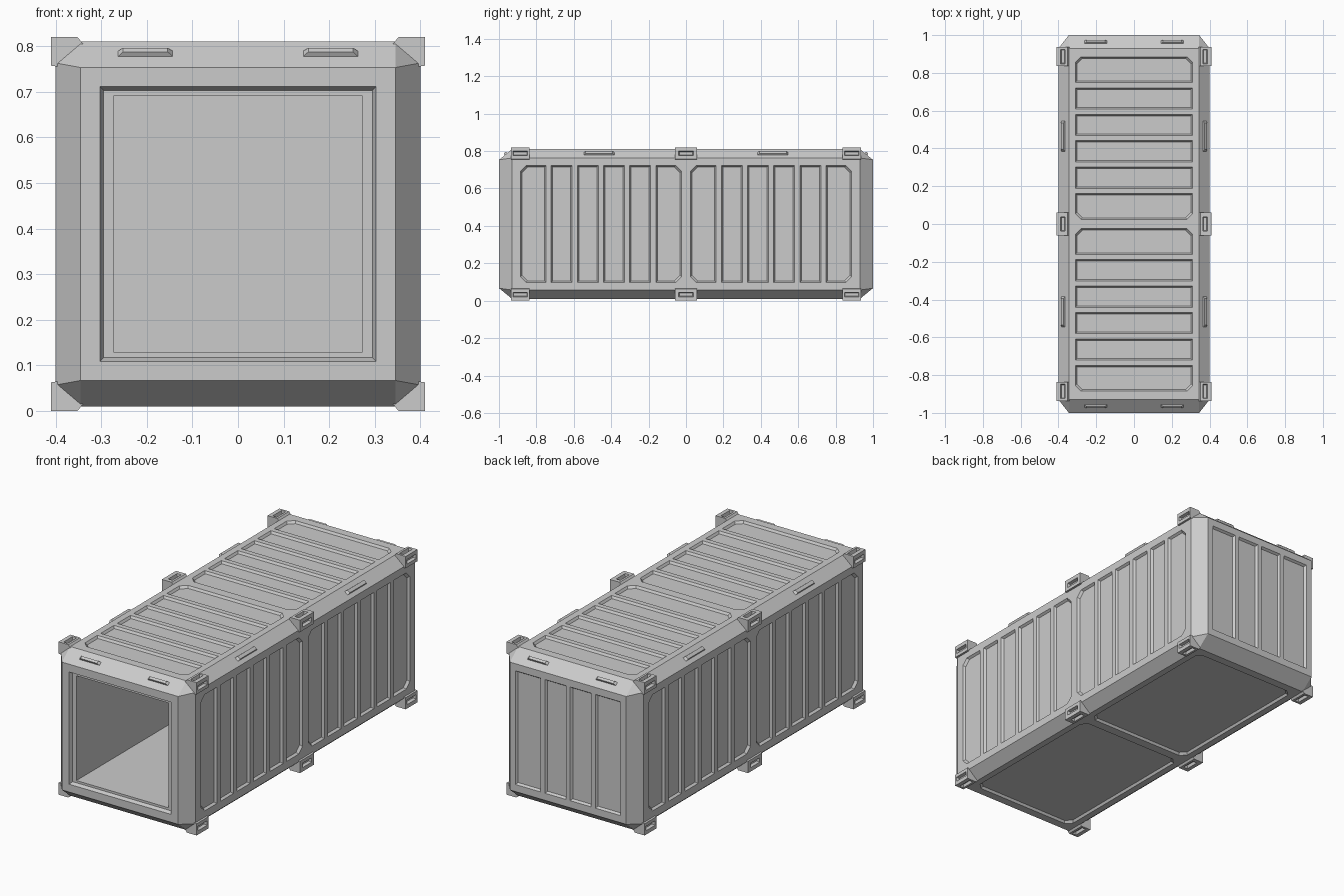
import bpy, bmesh
from mathutils import Vector

cube = bpy.data.objects.get("Cube")
if cube:
    bpy.data.objects.remove(cube, do_unlink=True)

MID = 0.41  # every part is modelled around the container's centre height
X, Y, Z = Vector((1, 0, 0)), Vector((0, 1, 0)), Vector((0, 0, 1))

steel = bpy.data.materials.new("grey_steel")
steel.use_nodes = True
steel.diffuse_color = (0.6, 0.6, 0.6, 1)
steel.node_tree.nodes["Principled BSDF"].inputs["Base Color"].default_value = (0.6, 0.6, 0.6, 1)


def make_object(name, bm):
    bmesh.ops.recalc_face_normals(bm, faces=bm.faces)
    mesh = bpy.data.meshes.new(name)
    bm.to_mesh(mesh)
    bm.free()
    mesh.materials.append(steel)
    ob = bpy.data.objects.new(name, mesh)
    ob.location.z = MID
    bpy.context.collection.objects.link(ob)
    return ob


def loft(bm, rings):
    """Closed solid through a list of point loops."""
    loops = [[bm.verts.new(p) for p in ring] for ring in rings]
    n = len(loops[0])
    for a, b in zip(loops, loops[1:]):
        for i in range(n):
            j = (i + 1) % n
            bm.faces.new((a[i], a[j], b[j], b[i]))
    bm.faces.new(loops[0])
    bm.faces.new(loops[-1])


def outline(frame, u0, u1, v0, v1, depth, cut_low=0, cut_high=0):
    """Rectangle on a face frame, with corners cut at its low or high u end."""
    o, u, v, n = frame
    pts = []
    for pu, pv, su, sv, c in ((u0, v0, 1, 1, cut_low), (u1, v0, -1, 1, cut_high),
                              (u1, v1, -1, -1, cut_high), (u0, v1, 1, -1, cut_low)):
        if c:
            pair = [(pu, pv + sv * c), (pu + su * c, pv)]
            pts += pair if su == sv else pair[::-1]
        else:
            pts.append((pu, pv))
    return [o + u * a + v * b - n * depth for a, b in pts]


def pocket(bm, frame, u0, u1, v0, v1, depth=0.012, slope=0.008, **cuts):
    """Cutter with sloping walls for one recessed panel."""
    rings = []
    for d in (-depth / 2, depth):
        i = slope * d / depth
        rings.append(outline(frame, u0 + i, u1 - i, v0 + i, v1 - i, d, **cuts))
    loft(bm, rings)


def carve(ob, cutters):
    """Subtract the cutters, bake the result and drop the helpers."""
    for c in cutters:
        c.hide_render = True
        mod = ob.modifiers.new("cut", 'BOOLEAN')
        mod.operation, mod.solver, mod.object = 'DIFFERENCE', 'EXACT', c
    bpy.context.view_layer.update()
    deps = bpy.context.evaluated_depsgraph_get()
    mesh = bpy.data.meshes.new_from_object(ob.evaluated_get(deps))
    ob.modifiers.clear()
    ob.data = mesh
    for c in cutters:
        bpy.data.objects.remove(c, do_unlink=True)


def mirror(ob, x, y, z):
    mod = ob.modifiers.new("mirror", 'MIRROR')
    mod.use_axis = (x, y, z)
    mod.use_mirror_merge = False


# Body: hull around six inset face rectangles gives the chamfered box
bm = bmesh.new()
for sx in (-1, 1):
    for sy in (-1, 1):
        for sz in (-1, 1):
            for p in ((0.345, 1, 0.343), (0.4, 0.93, 0.353), (0.345, 0.93, 0.4)):
                bm.verts.new((p[0] * sx, p[1] * sy, p[2] * sz))
bmesh.ops.convex_hull(bm, input=bm.verts)
bmesh.ops.dissolve_limit(bm, angle_limit=0.01, verts=bm.verts, edges=bm.edges)
body = make_object("container_body", bm)

# Ribbed panels on both sides and the roof, two groups of six each
bm = bmesh.new()
for s in (-1, 1):
    for frame, half in (((X * 0.4, Y * s, Z, X), 0.312),
                        ((X * -0.4, Y * s, Z, -X), 0.312),
                        ((Z * 0.4, Y * s, X, Z), 0.31)):
        start = 0.025
        for i in range(6):
            width = 0.136 if i in (0, 5) else 0.112
            pocket(bm, frame, start, start + width, -half, half,
                   cut_low=0.03 if i == 0 else 0, cut_high=0.03 if i == 5 else 0)
            start += width + 0.028
    # Floor underside panel
    pocket(bm, (Z * -0.4, Y * s, X, -Z), 0.025, 0.885, -0.31, 0.31,
           cut_low=0.03, cut_high=0.03)
    # Back wall panels
    back = (Y, X * s, Z, Y)
    pocket(bm, back, 0.012, 0.137, -0.305, 0.305)
    pocket(bm, back, 0.162, 0.312, -0.305, 0.305)
panels = make_object("panel_cutter", bm)

# Open front with a stepped door frame and a hollow interior
bm = bmesh.new()
front = (-Y, X, Z, -Y)
steps = ((0.307, 0.305, -0.01), (0.295, 0.293, 0.02), (0.273, 0.281, 0.02), (0.273, 0.281, 1.95))
loft(bm, [outline(front, -a, a, -b, b, d) for a, b, d in steps])
hold = make_object("interior_cutter", bm)
carve(body, [panels, hold])

# Lashing brackets at the corners and the middle of each long edge
bm, slots = bmesh.new(), bmesh.new()
profile = ((0.41, 0.347), (0.41, 0.41), (0.352, 0.41), (0.34, 0.395), (0.335, 0.37), (0.395, 0.345))
for y, half in ((-0.886, 0.05), (0, 0.06), (0.886, 0.05)):
    loft(bm, [[(px, y + e, pz) for px, pz in profile] for e in (-half, half)])
    pocket(slots, (X * 0.41, Y, Z, X), y - 0.039, y + 0.039, 0.365, 0.389, depth=0.016, slope=0.004)
    pocket(slots, (Z * 0.41, Y, X, Z), y - 0.038, y + 0.038, 0.364, 0.388, depth=0.016, slope=0.004)
brackets = make_object("lashing_brackets", bm)
carve(brackets, [make_object("slot_cutter", slots)])
mirror(brackets, True, False, True)


# Raised grab bars on the upper chamfers
def grab_bar(name, centre, along, up, half_len, half_width):
    up = up.normalized()
    normal = along.cross(up)
    if normal.z < 0:
        normal.negate()
    frame = (centre, along, up, normal)
    bm = bmesh.new()
    loft(bm, [outline(frame, -l, l, -w, w, d) for l, w, d in (
        (half_len, half_width, 0.004),
        (half_len - 0.014, half_width - 0.003, -0.01))])
    mirror(make_object(name, bm), True, True, False)


grab_bar("side_grab_bars", Vector((0.374, 0.465, 0.376)), Y, Vector((-0.055, 0, 0.047)), 0.085, 0.012)
grab_bar("end_grab_bars", Vector((0.203, -0.963, 0.374)), X, Vector((0, 0.07, 0.057)), 0.063, 0.01)
